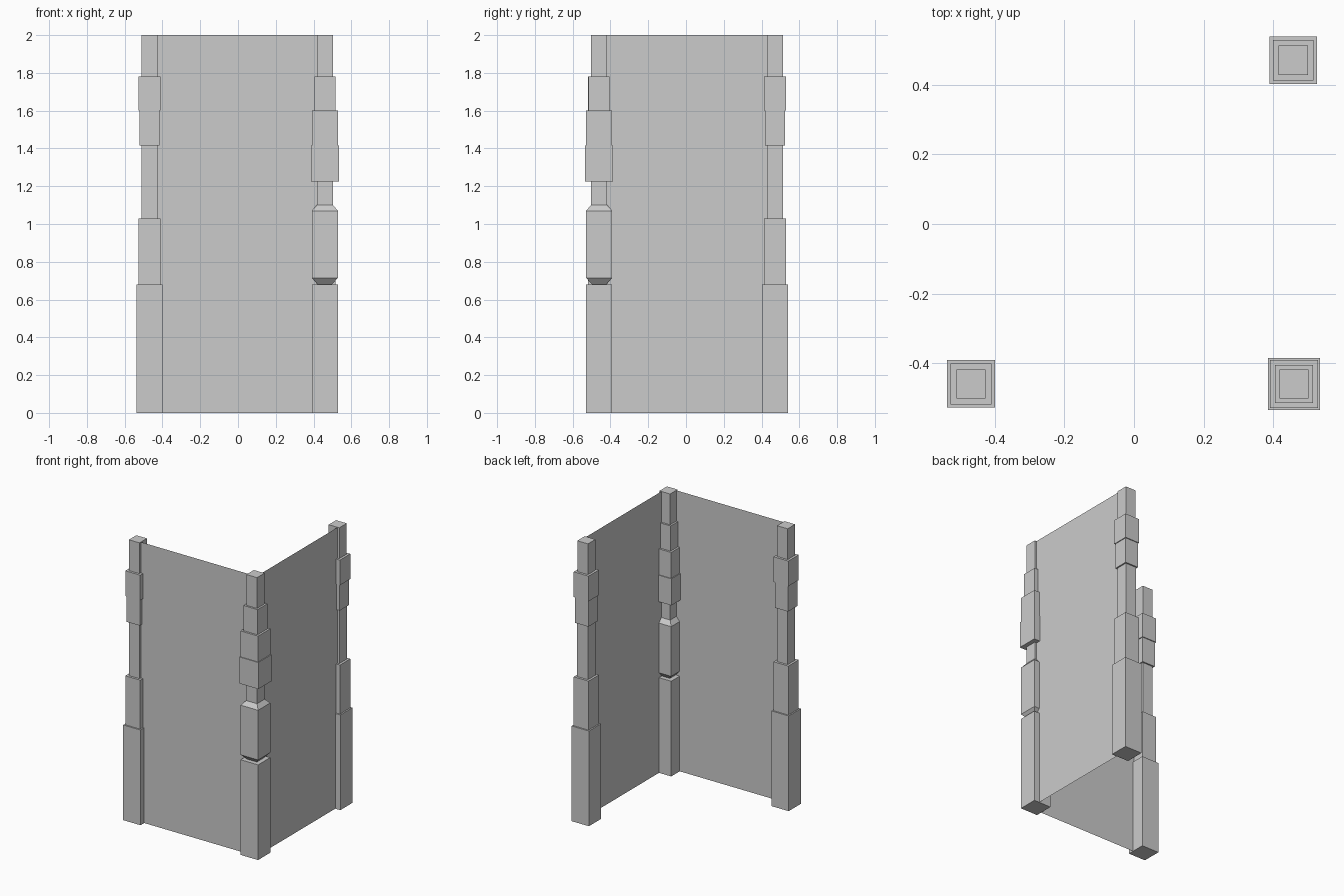
import bpy, bmesh

if "Cube" in bpy.data.objects:
    bpy.data.objects.remove(bpy.data.objects["Cube"])


def finish(bm, name):
    mesh = bpy.data.meshes.new(name)
    bm.to_mesh(mesh)
    bm.free()
    obj = bpy.data.objects.new(name, mesh)
    bpy.context.collection.objects.link(obj)


def post(name, cx, cy, profile):
    """Loft square rings given as (height, width) into a closed post."""
    bm = bmesh.new()
    rings = []
    for z, w in profile:
        h = w / 2
        rings.append([bm.verts.new((cx + sx * h, cy + sy * h, z))
                      for sx, sy in ((-1, -1), (1, -1), (1, 1), (-1, 1))])
    for a, b in zip(rings, rings[1:]):
        for i in range(4):
            j = (i + 1) % 4
            bm.faces.new((a[i], a[j], b[j], b[i]))
    bm.faces.new(rings[0][::-1])
    bm.faces.new(rings[-1])
    finish(bm, name)


def wall(name, start, end, height=2.0):
    """Single-sheet wall panel between two ground points."""
    bm = bmesh.new()
    bm.faces.new([bm.verts.new(p) for p in (
        (*start, 0), (*end, 0), (*end, height), (*start, height))])
    finish(bm, name)


def blocks(*steps):
    """Turn (bottom, top, width) blocks into a stepped profile."""
    return [(z, w) for z0, z1, w in steps for z in (z0, z1)]


# Outer posts: stacked square stones
side_profile = blocks((0, 0.68, 0.137), (0.68, 1.03, 0.117), (1.03, 1.415, 0.085),
                      (1.415, 1.60, 0.105), (1.60, 1.78, 0.117), (1.78, 2.0, 0.084))
post("left_post", -0.469, -0.46, side_profile)
post("back_post", 0.458, 0.471, side_profile)

# Corner post: stacked stones with one chamfered block
corner_profile = blocks((0, 0.68, 0.138), (0.68, 0.715, 0.075))
corner_profile[-1] = (0.715, 0.138)
corner_profile += [(1.07, 0.138), (1.10, 0.086)]
corner_profile += blocks((1.10, 1.225, 0.086), (1.225, 1.415, 0.149),
                         (1.415, 1.60, 0.138), (1.60, 1.78, 0.11),
                         (1.78, 2.0, 0.084))[1:]
post("corner_post", 0.46, -0.46, corner_profile)

# Thin wall panels meeting inside the corner post
wall("front_wall", (-0.47, -0.487), (0.487, -0.487))
wall("right_wall", (0.487, -0.487), (0.487, 0.47))
